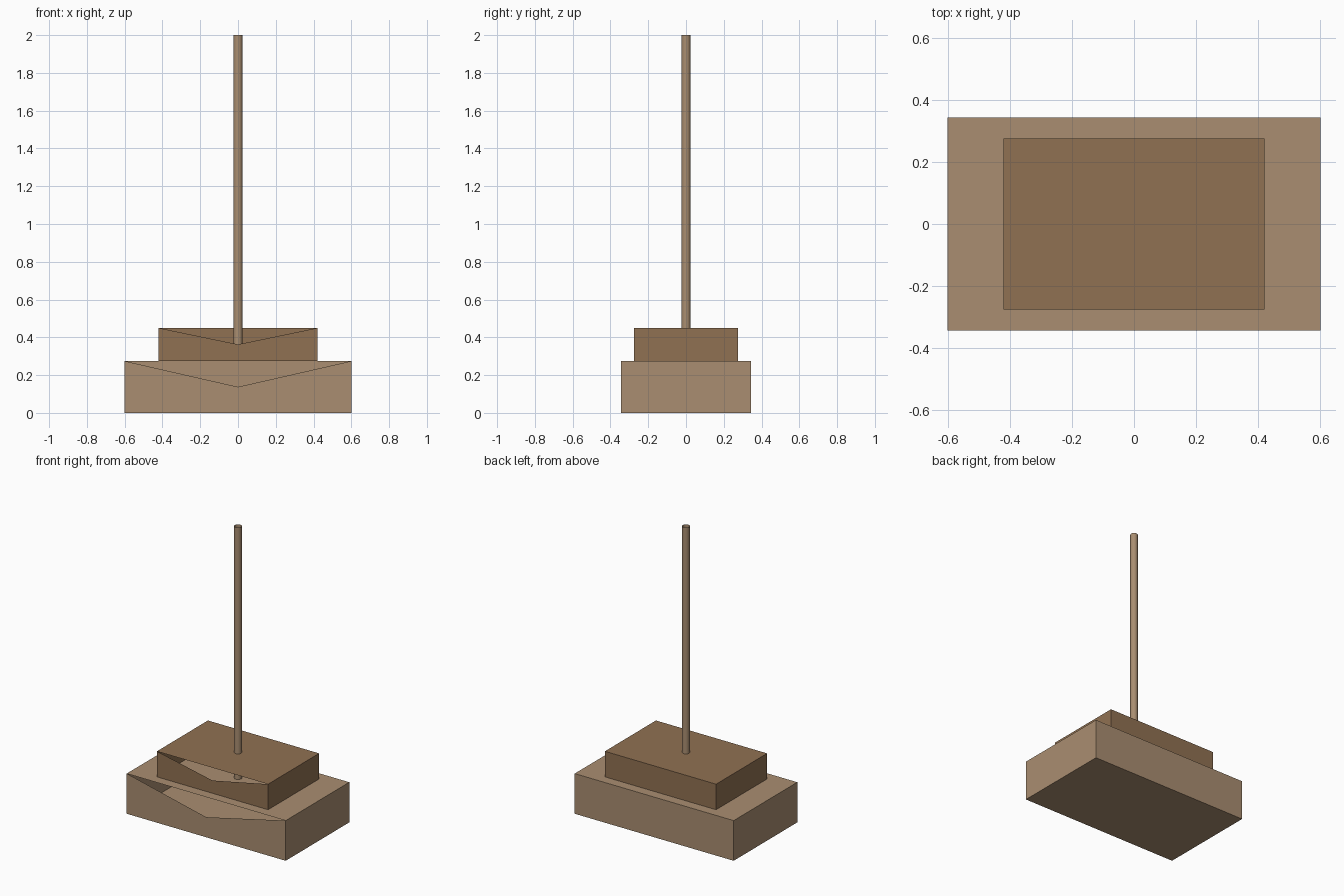
import bpy, bmesh
from mathutils import Matrix, Vector

if "Cube" in bpy.data.objects:
    bpy.data.objects.remove(bpy.data.objects["Cube"])


def material(name, rgb):
    m = bpy.data.materials.new(name)
    m.diffuse_color = (*rgb, 1)
    m.use_nodes = True
    m.node_tree.nodes["Principled BSDF"].inputs["Base Color"].default_value = m.diffuse_color
    return m


def finish(bm, name, mat):
    me = bpy.data.meshes.new(name)
    bm.to_mesh(me)
    bm.free()
    ob = bpy.data.objects.new(name, me)
    bpy.context.collection.objects.link(ob)
    me.materials.append(mat)
    return ob


def notched_block(name, half_x, half_y, z0, z1, mat):
    """Hollow block whose front panel lacks its upper triangle."""
    bm = bmesh.new()
    mid = (z0 + z1) / 2
    bmesh.ops.create_cube(bm, size=2, matrix=Matrix.Translation((0, 0, mid))
                          @ Matrix.Diagonal((half_x, half_y, (z1 - z0) / 2, 1)))
    bm.normal_update()
    front = [f for f in bm.faces if f.normal.y < -0.9]
    parts = bmesh.ops.poke(bm, faces=front)["faces"]
    top = max(parts, key=lambda f: f.calc_center_median().z)
    bmesh.ops.delete(bm, geom=[top], context='FACES_ONLY')
    return finish(bm, name, mat)


light = material("light_wood", (0.40, 0.27, 0.165))
dark = material("dark_wood", (0.28, 0.165, 0.085))

# Two stepped plinth blocks
notched_block("lower_plinth", 0.602, 0.344, 0.0, 0.275, light)
notched_block("upper_plinth", 0.421, 0.276, 0.275, 0.45, dark)

# Open tubular pole
bm = bmesh.new()
bmesh.ops.create_cone(bm, cap_ends=False, segments=16, radius1=0.024,
                      radius2=0.024, depth=1.725,
                      matrix=Matrix.Translation((0, 0, 1.1375)))
pole = finish(bm, "pole", light)
for p in pole.data.polygons:
    p.use_smooth = True
